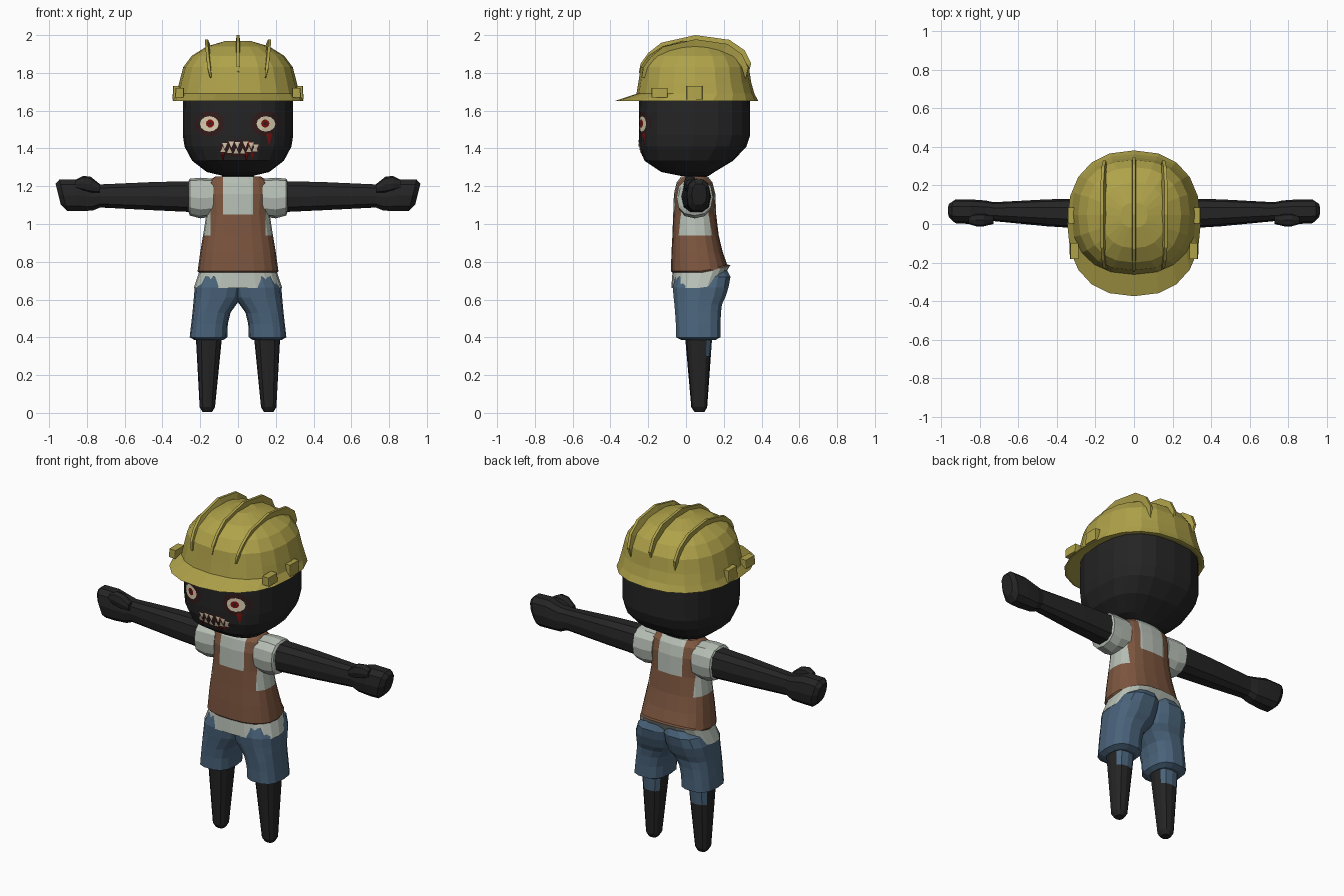
import bpy, bmesh, math
from mathutils import Vector
from mathutils.bvhtree import BVHTree

if "Cube" in bpy.data.objects:
    bpy.data.objects.remove(bpy.data.objects["Cube"])


def material(name, r, g, b):
    m = bpy.data.materials.new(name)
    m.diffuse_color = (r, g, b, 1)
    m.use_nodes = True
    m.node_tree.nodes["Principled BSDF"].inputs["Base Color"].default_value = m.diffuse_color
    return m


SKIN = material("charcoal skin", .018, .018, .018)
YELLOW = material("helmet yellow", .43, .36, .068)
BROWN = material("vest brown", .205, .093, .050)
SHIRT = material("shirt grey", .47, .52, .46)
DENIM = material("denim blue", .068, .125, .195)
CREAM = material("tooth cream", .72, .62, .44)
RED = material("blood red", .20, .006, .005)
SOCKET = material("dark red", .032, .011, .011)


def finish(bm, name, mats):
    bmesh.ops.recalc_face_normals(bm, faces=bm.faces)
    me = bpy.data.meshes.new(name)
    bm.to_mesh(me)
    bm.free()
    for m in mats:
        me.materials.append(m)
    ob = bpy.data.objects.new(name, me)
    bpy.context.collection.objects.link(ob)
    return ob


def loft(rings, n=16, p=2.6, axis="z", side=1):
    """Skin rounded-box sections (t, a0, a1, b0, b1); a, b are x, y or y, z."""
    bm = bmesh.new()
    loops = []
    for t, a0, a1, b0, b1 in rings:
        loop = []
        for i in range(n):
            w = 2 * math.pi * i / n
            c, s = math.cos(w), math.sin(w)
            a = (a0 + a1) / 2 + (a1 - a0) / 2 * math.copysign(abs(c) ** (2 / p), c)
            b = (b0 + b1) / 2 + (b1 - b0) / 2 * math.copysign(abs(s) ** (2 / p), s)
            v = (a * side, b, t) if axis == "z" else (t * side, a, b)
            loop.append(bm.verts.new(v))
        loops.append(loop)
    for lo, hi in zip(loops, loops[1:]):
        for i in range(n):
            j = (i + 1) % n
            bm.faces.new((lo[i], lo[j], hi[j], hi[i]))
    bm.faces.new(loops[0])
    bm.faces.new(loops[-1])
    return bm


def cut(bm, co, no):
    bmesh.ops.bisect_plane(bm, geom=bm.verts[:] + bm.edges[:] + bm.faces[:],
                           plane_co=co, plane_no=no, dist=1e-4)


def sym(rows):
    """Sections (z, half width, front y, back y) centred on x = 0."""
    return [(z, -w, w, f, b) for z, w, f, b in rows]


# Head and neck
head = finish(loft(sym([
    (1.255, .08, -.03, .12), (1.275, .165, -.13, .15), (1.335, .243, -.22, .25),
    (1.41, .283, -.246, .32), (1.47, .292, -.25, .34), (1.6, .292, -.25, .34),
    (1.68, .29, -.248, .338), (1.8, .25, -.2, .29), (1.88, .15, -.1, .2)]),
    n=20, p=2.7), "head", [SKIN])
finish(loft(sym([(1.2, .085, -.01, .115), (1.3, .085, -.01, .115)]), n=10, p=2),
       "neck", [SKIN])

# Helmet shell with flared brim and front visor
finish(loft(sym([
    (1.665, .27, -.23, .32), (1.65, .335, -.36, .372), (1.652, .347, -.375, .382),
    (1.69, .325, -.262, .362), (1.75, .311, -.252, .345), (1.83, .290, -.24, .333),
    (1.89, .245, -.2, .295), (1.94, .165, -.125, .215), (1.968, .07, -.02, .11)]),
    n=20, p=2.35), "helmet", [YELLOW])

# Raised ribs over the helmet
RIB = [(-.25, 1.80), (-.24, 1.85), (-.20, 1.905), (-.13, 1.96), (.05, 2.0),
       (.23, 1.975), (.31, 1.92), (.345, 1.85), (.33, 1.79)]


def rib(name, x, lean, drop, squash, depth):
    bm = bmesh.new()
    rows = []
    for i, (y, z) in enumerate(RIB):
        w = .005 if i in (0, len(RIB) - 1) else .013
        y, z = .045 + (y - .045) * squash, z - drop
        iy, iz = y + (.045 - y) * depth, z + (1.7 - z) * depth
        k = lean * math.sin(math.pi * i / (len(RIB) - 1))
        rows.append([bm.verts.new(c) for c in (
            (x + k - w * .6, y, z), (x + k + w * .6, y, z),
            (x + w, iy, iz), (x - w, iy, iz))])
    for a, b in zip(rows, rows[1:]):
        for i in range(4):
            j = (i + 1) % 4
            bm.faces.new((a[i], a[j], b[j], b[i]))
    bm.faces.new(rows[0])
    bm.faces.new(rows[-1])
    finish(bm, name, [YELLOW])


rib("helmet_rib_centre", 0, 0, 0, 1, .17)
for s, tag in ((1, "right"), (-1, "left")):
    rib("helmet_rib_" + tag, s * .145, s * .022, .022, .95, .24)
    # Strap clips on the helmet side
    for k, (x, y, z, h) in enumerate(((.312, -.14, 1.695, .025), (.325, .045, 1.695, .035))):
        finish(loft([(z - h, x - .025, x + .022, y - .042, y + .042),
                     (z + h, x - .025, x + .018, y - .042, y + .042)],
                    n=12, p=12, side=s), f"helmet_clip_{tag}_{k + 1}", [YELLOW])

# Torso: shirt with a vest whose bib and straps follow cut lines
bm = loft(sym([
    (.66, .235, -.078, .195), (.742, .207, -.072, .235), (.75, .214, -.08, .218),
    (.85, .2, -.077, .195), (.94, .185, -.072, .173), (1.05, .168, -.068, .16),
    (1.16, .175, -.064, .155), (1.22, .165, -.05, .14), (1.252, .12, -.025, .115)]),
    n=20, p=2.6)
for x in (-.145, -.08, .08, .145):
    cut(bm, (x, 0, 0), (1, 0, 0))
for f in bm.faces:
    c = f.calc_center_median()
    x, z = abs(c.x), c.z
    f.material_index = int(.743 < z < .94 or (.94 < z < 1.05 and x < .145)
                           or (z > 1.05 and .08 < x < .145))
for v in bm.verts:                       # hem rides up at the back
    if v.co.y > .1 and v.co.z < .8:
        v.co.z += (v.co.y - .1) * (.6 if v.co.z < .7 else .3)
finish(bm, "shirt_and_vest", [SHIRT, BROWN])

for s, tag in ((1, "right"), (-1, "left")):
    # Sleeve
    finish(loft([(.13, -.045, .14, 1.04, 1.24), (.2, -.048, .142, 1.03, 1.245),
                 (.255, -.05, .143, 1.045, 1.24), (.262, -.04, .132, 1.065, 1.228)],
                n=12, p=2.4, axis="x", side=s), "sleeve_" + tag, [SHIRT])

    # Arm ending in a mitten hand with slanted knuckles
    bm = loft([(.24, -.025, .133, 1.06, 1.23), (.45, -.012, .128, 1.07, 1.225),
               (.73, .015, .113, 1.085, 1.212), (.77, .012, .122, 1.068, 1.218),
               (.85, 0, .128, 1.065, 1.24), (.925, .004, .128, 1.065, 1.238),
               (.95, .03, .11, 1.1, 1.215)], n=10, p=2.6, axis="x", side=s)
    for v in bm.verts:
        if abs(v.co.x) > .9:
            v.co.x += s * (v.co.z - 1.15) * .25
    finish(bm, "arm_" + tag, [SKIN])
    finish(loft([(.73, 0, .045, 1.165, 1.21), (.78, -.012, .055, 1.165, 1.25),
                 (.82, -.012, .055, 1.175, 1.255), (.86, 0, .045, 1.19, 1.235)],
                n=8, axis="x", side=s), "thumb_" + tag, [SKIN])

    # Shorts leg, joining its twin above the crotch
    finish(loft([(.385, .08, .228, -.025, .155), (.40, .057, .256, -.055, .185),
                 (.47, .054, .248, -.056, .185), (.53, .04, .241, -.06, .187),
                 (.575, .008, .237, -.064, .193), (.61, -.02, .234, -.068, .21),
                 (.665, -.03, .229, -.073, .228), (.72, -.03, .205, -.06, .238),
                 (.755, -.02, .16, -.04, .22)],
                n=14, p=2.7, side=s), "shorts_" + tag, [DENIM])

    # Bare leg with a torn denim patch at the back of the knee
    bm = loft([(.005, .137, .188, .045, .098), (.03, .122, .203, .028, .112),
               (.38, .087, .222, -.003, .137), (.42, .087, .222, -.003, .137)],
              n=12, p=2.6, side=s)
    cut(bm, (0, 0, .3), (0, 0, 1))
    for f in bm.faces:
        c = f.calc_center_median()
        f.material_index = int(c.z > .3 and c.y > .1)
    finish(bm, "leg_" + tag, [SKIN, DENIM])

# Face details, laid as thin plates over the head surface
tree = BVHTree.FromPolygons([v.co for v in head.data.vertices],
                            [p.vertices[:] for p in head.data.polygons])


def on_face(x, z, lift):
    hit = tree.ray_cast(Vector((x, -1, z)), Vector((0, 1, 0)))[0]
    return (x, hit.y - lift, z)


def plate(bm, pts, lift):
    n = len(pts)
    cx, cz = sum(p[0] for p in pts) / n, sum(p[1] for p in pts) / n
    mid = bm.verts.new(on_face(cx, cz, lift))
    rings = [[bm.verts.new(on_face(cx + (x - cx) * k, cz + (z - cz) * k, lift))
              for x, z in pts] for k in (.5, 1)]
    for i in range(n):
        j = (i + 1) % n
        bm.faces.new((mid, rings[0][i], rings[0][j]))
        bm.faces.new((rings[0][i], rings[1][i], rings[1][j], rings[0][j]))


def face_part(name, mat, shapes, lift):
    bm = bmesh.new()
    for pts in shapes:
        plate(bm, pts, lift)
    ob = finish(bm, name, [mat])
    me = ob.data                         # plates must face forward
    if sum(p.normal.y * p.area for p in me.polygons) > 0:
        me.flip_normals()


def oval(x, z, rx, rz, n=12):
    return [(x + rx * math.cos(2 * math.pi * i / n), z + rz * math.sin(2 * math.pi * i / n))
            for i in range(n)]


def spike(x, z, w, h):
    return [(x - w, z), (x + w, z), (x, z + h)]


EYES = (-.152, .148)
face_part("eye_sockets", SOCKET, [oval(x, 1.53, .08, .068) for x in EYES], .003)
face_part("eyeballs", CREAM, [oval(x, 1.53, .05, .041) for x in EYES], .005)
face_part("irises", RED, [oval(x - s * .004, 1.532, .022, .021, 10)
                          for x, s in zip(EYES, (-1, 1))], .007)
face_part("pupils", SKIN, [oval(x - s * .004, 1.532, .008, .008, 8)
                           for x, s in zip(EYES, (-1, 1))], .009)
face_part("mouth", SOCKET, [oval(.005, 1.4, .115, .045)], .003)
face_part("upper_teeth", CREAM, [spike(x, z, .015, -.034) for x, z in (
    (-.07, 1.43), (-.035, 1.437), (-.003, 1.435), (.04, 1.437), (.07, 1.432), (.095, 1.42))], .005)
face_part("lower_teeth", CREAM, [spike(x, z, .014, .032) for x, z in (
    (-.08, 1.38), (-.045, 1.375), (-.01, 1.372), (.025, 1.372), (.058, 1.38), (.09, 1.385))], .006)
face_part("blood_drips", RED, [spike(x, z, w, h) for x, z, w, h in (
    (.165, 1.48, .017, -.07), (-.08, 1.375, .009, -.045), (.045, 1.375, .012, -.055),
    (.075, 1.378, .008, -.04), (.055, 1.44, .008, -.05))], .004)
